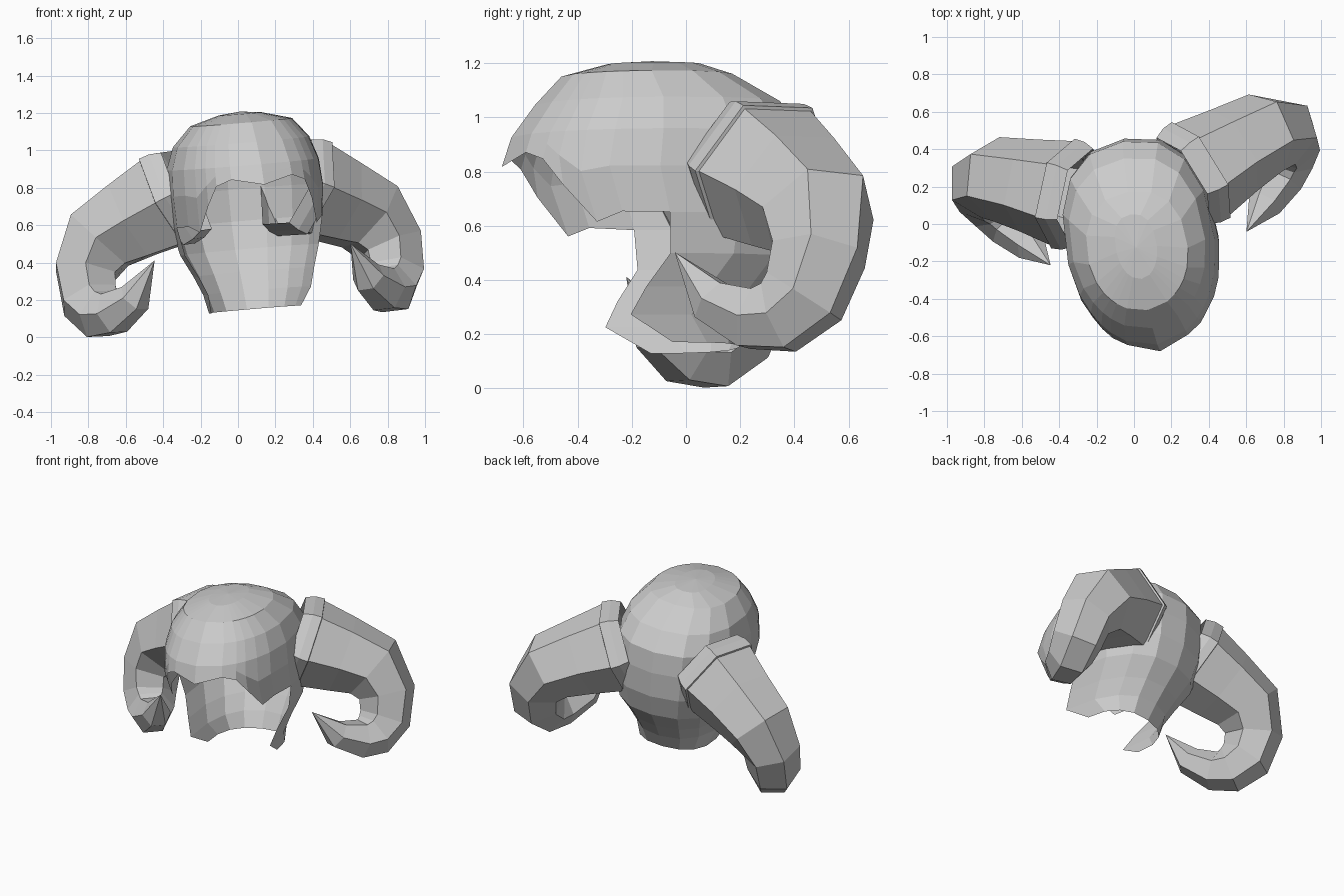
import bpy, bmesh, math
from mathutils import Matrix, Vector, Quaternion

if "Cube" in bpy.data.objects:
    bpy.data.objects.remove(bpy.data.objects["Cube"])

# The helmet is modelled symmetric, then set down slightly turned and leaning
POSE = (Matrix.Translation((0.095, 0, 0)) @ Matrix.Rotation(math.radians(9.7), 4, 'Z')
        @ Matrix.Rotation(math.radians(-4.9), 4, 'Y'))


def finish(name, bm):
    bmesh.ops.remove_doubles(bm, verts=bm.verts, dist=0.0005)
    bmesh.ops.recalc_face_normals(bm, faces=bm.faces)
    bm.transform(POSE)
    me = bpy.data.meshes.new(name)
    bm.to_mesh(me)
    bm.free()
    ob = bpy.data.objects.new(name, me)
    bpy.context.collection.objects.link(ob)
    return ob


# Shell cross-sections: height, half width, front y, back y
SECTIONS = [
    (0.15, .245, -.33, .20), (0.25, .28, -.68, .26), (0.35, .315, -.64, .33),
    (0.47, .365, -.56, .42), (0.60, .395, -.60, .465), (0.80, .41, -.685, .475),
    (0.93, .40, -.64, .46), (1.05, .36, -.55, .37), (1.155, .27, -.45, .19),
    (1.20, .11, -.28, .07)]


def shell_point(phi, z):
    for a, b in zip(SECTIONS, SECTIONS[1:]):
        if z <= b[0] or b is SECTIONS[-1]:
            t = (z - a[0]) / (b[0] - a[0])
            w, f, k = (a[i] + (b[i] - a[i]) * t for i in (1, 2, 3))
            break
    p = math.radians(phi)
    s, c = math.sin(p), math.cos(p)
    if c < 0:                                   # squarer back of the head
        s, c = max(s, 0) ** .85, -(-c) ** .78
    return Vector((w * s, (f + k) / 2 - (k - f) / 2 * c, z))


# Columns around the half shell: angle from the front, height of the brow rim
COLUMNS = [(0, .82), (24, .86), (36, .83), (44, .73), (54, .59), (66, .625),
           (85, .62), (108, .62), (132, .62), (156, .62), (180, .62)]
CHEEK = 85


def column(phi, rim):
    low = [.15, .25, .35, .47]
    high = [rim, rim + (.93 - rim) * .55, .93, 1.05, 1.155, 1.20]
    pts = [shell_point(phi, z) for z in low + high]
    return pts + [Vector((0, -.11, 1.212))]


bm = bmesh.new()
for side in (1, -1):
    cols = [[bm.verts.new((p.x * side, p.y, p.z)) for p in column(*c)] for c in COLUMNS]
    for i in range(len(cols) - 1):
        a, b = cols[i], cols[i + 1]
        start = 0 if COLUMNS[i][0] >= CHEEK else 4   # face opening below the brow
        for j in range(start, len(a) - 1):
            if j == len(a) - 2:
                bm.faces.new((a[j], b[j], b[j + 1]))
            else:
                bm.faces.new((a[j], b[j], b[j + 1], a[j + 1]))
finish("helmet_shell", bm)

# Horn path: centre and radius of each six-sided ring, ending in a point
HORN = [((.359, .234, .772), .29), ((.56, .315, .68), .25), ((.735, .378, .585), .225),
        ((.828, .362, .425), .185), ((.828, .305, .27), .168), ((.785, .215, .195), .148),
        ((.735, .12, .195), .125), ((.635, -.004, .267), .092), ((.534, -.125, .457), .001)]


def tube(bm, rings, side):
    """rings: (centre, normal, up, radius)"""
    loops = []
    for c, n, up, r in rings:
        loop = []
        for k in range(6):
            p = c + Quaternion(n, math.radians(30 + 60 * k)) @ up * r
            loop.append(bm.verts.new((p.x * side, p.y, p.z)))
        loops.append(loop)
    for a, b in zip(loops, loops[1:]):
        for k in range(6):
            m = (k + 1) % 6
            bm.faces.new((a[k], a[m], b[m], b[k]))


def horn_rings():
    pts = [Vector(c) for c, r in HORN]
    rings, up = [], Vector((0, 0, 1))
    for i, (c, r) in enumerate(HORN):
        a, b = pts[max(i - 1, 0)], pts[min(i + 1, len(pts) - 1)]
        n = (b - a).normalized()
        if rings:
            up = rings[-1][1].rotation_difference(n) @ up
        up = (up - n * up.dot(n)).normalized()
        rings.append((Vector(c), n, up, r))
    return rings


rings = horn_rings()
c, n, up, r = rings[0]
collar = [(c - n * .10, n, up, .27), (c - n * .04, n, up, .295),
          (c + n * .02, n, up, .30), (c + n * .025, n, up, .28)]
for side, label in ((1, "right"), (-1, "left")):
    bm = bmesh.new()
    tube(bm, rings, side)
    finish(label + "_horn", bm)
    bm = bmesh.new()
    tube(bm, collar, side)
    finish(label + "_horn_collar", bm)
